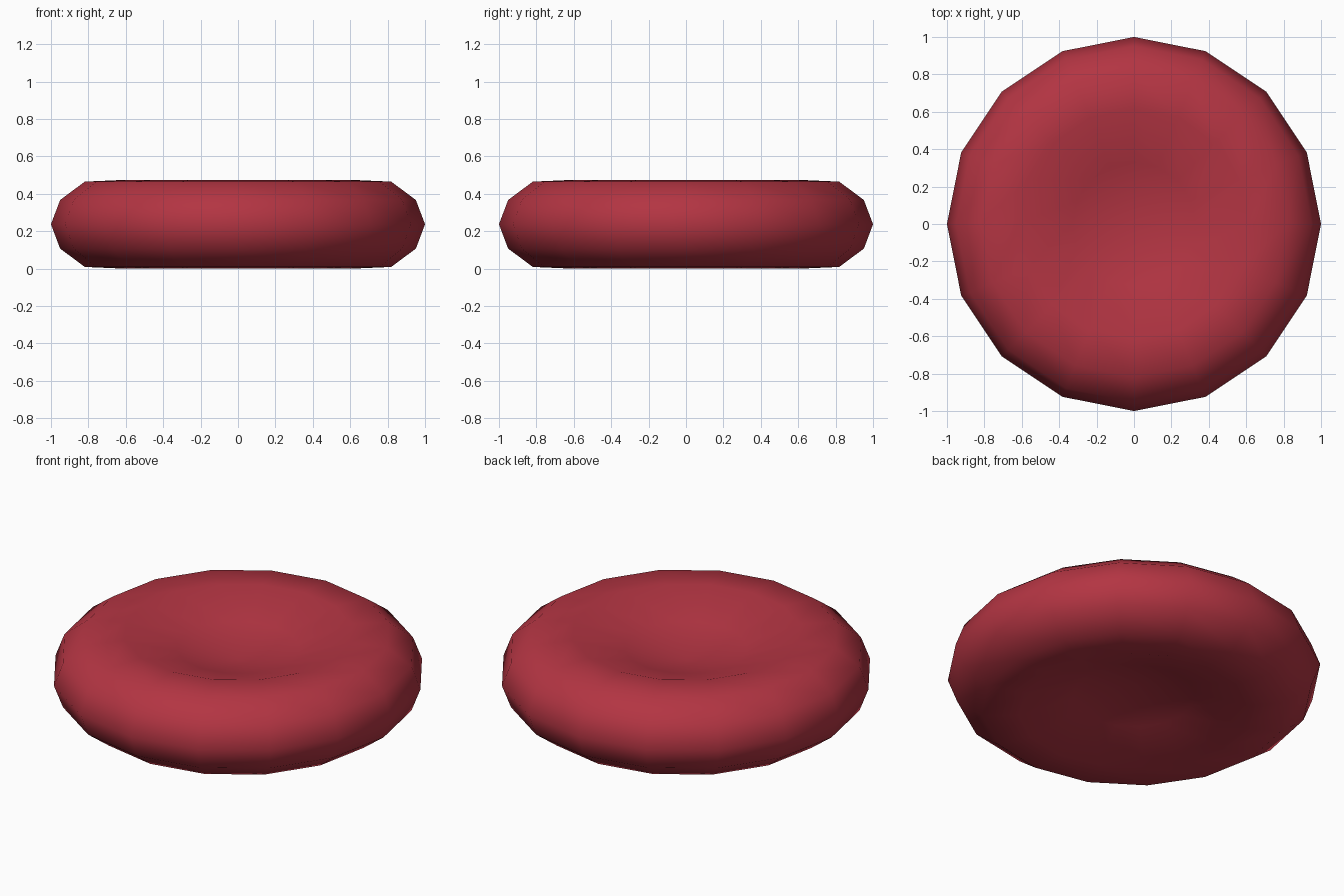
import bpy, bmesh, math

if "Cube" in bpy.data.objects:
    bpy.data.objects.remove(bpy.data.objects["Cube"])

SEGMENTS = 16
MID = 0.237  # height of the widest ring

# Upper half profile from pole to equator: radius, height above the middle
PROFILE = [(0.0, 0.078), (0.33, 0.146), (0.615, 0.237),
           (0.819, 0.228), (0.951, 0.13), (1.0, 0.0)]

# Mirror the profile to the underside
outline = PROFILE + [(r, -h) for r, h in reversed(PROFILE[:-1])]

bm = bmesh.new()
rings = []
for r, h in outline:
    if r == 0:
        rings.append([bm.verts.new((0, 0, MID + h))] * SEGMENTS)
    else:
        rings.append([bm.verts.new((r * math.cos(2 * math.pi * i / SEGMENTS),
                                    r * math.sin(2 * math.pi * i / SEGMENTS),
                                    MID + h)) for i in range(SEGMENTS)])

# Skin neighbouring rings, with triangle fans at the poles
for upper, lower in zip(rings, rings[1:]):
    for i in range(SEGMENTS):
        j = (i + 1) % SEGMENTS
        corners = dict.fromkeys([upper[i], lower[i], lower[j], upper[j]])
        face = bm.faces.new(list(corners))
        face.smooth = True
bmesh.ops.recalc_face_normals(bm, faces=bm.faces)

# Dished disc body
mesh = bpy.data.meshes.new("dished_disc")
bm.to_mesh(mesh)
bm.free()
disc = bpy.data.objects.new("dished_disc", mesh)
bpy.context.collection.objects.link(disc)

red = bpy.data.materials.new("deep_red")
red.diffuse_color = (0.45, 0.035, 0.055, 1)
red.use_nodes = True
red.node_tree.nodes["Principled BSDF"].inputs["Base Color"].default_value = red.diffuse_color
mesh.materials.append(red)
